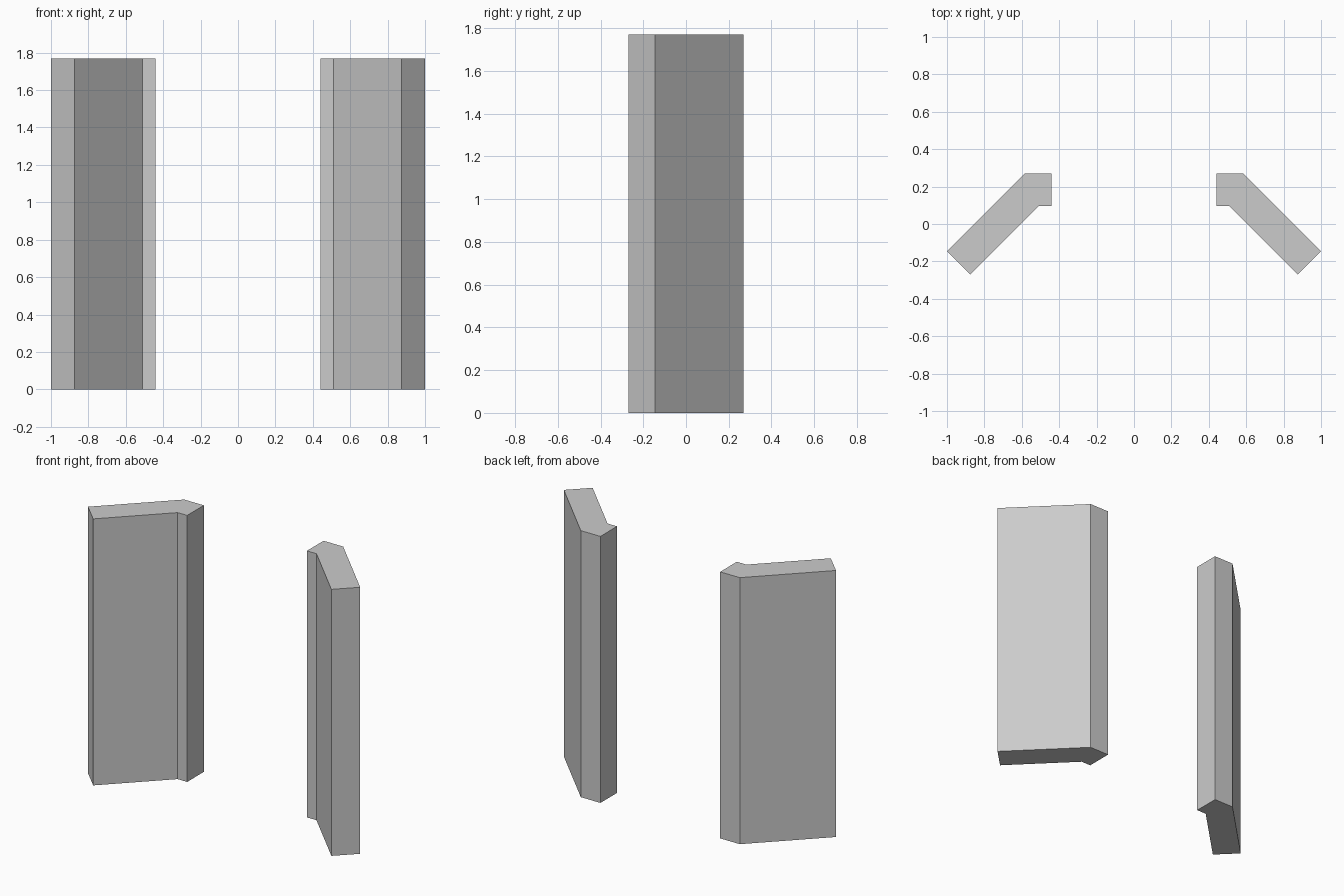
import bpy
import bmesh

if "Cube" in bpy.data.objects:
    bpy.data.objects.remove(bpy.data.objects["Cube"])

HEIGHT = 1.77

# Plan outline of the right-hand panel: short square return, then a 45 degree wing
OUTLINE = [(0.44, 0.095), (0.51, 0.095), (0.875, -0.27),
           (1.0, -0.146), (0.584, 0.27), (0.44, 0.27)]


def extrude_panel(name, side):
    """Extrude the plan outline upward; side is 1 (right) or -1 (left)."""
    bm = bmesh.new()
    base = bm.faces.new([bm.verts.new((side * x, y, 0)) for x, y in OUTLINE])
    result = bmesh.ops.extrude_face_region(bm, geom=[base], use_keep_orig=True)
    top = [v for v in result["geom"] if isinstance(v, bmesh.types.BMVert)]
    bmesh.ops.translate(bm, verts=top, vec=(0, 0, HEIGHT))
    bmesh.ops.recalc_face_normals(bm, faces=bm.faces)
    mesh = bpy.data.meshes.new(name)
    bm.to_mesh(mesh)
    bm.free()
    bpy.context.collection.objects.link(bpy.data.objects.new(name, mesh))


# Mirrored pair of angled wall panels
for label, side in (("right", 1), ("left", -1)):
    extrude_panel(f"{label}_angled_panel", side)
